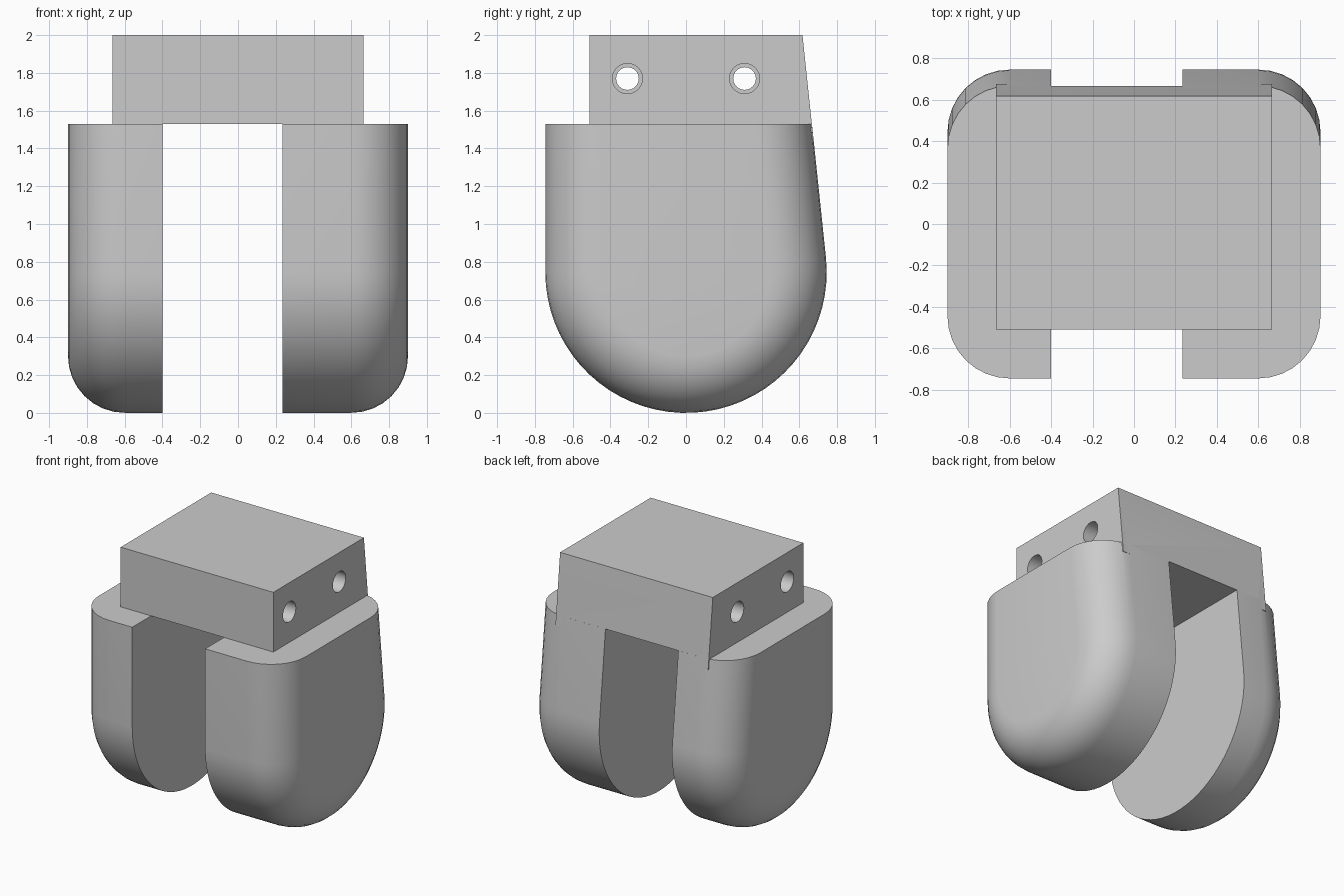
import bpy, bmesh, math

if "Cube" in bpy.data.objects:
    bpy.data.objects.remove(bpy.data.objects["Cube"])

R, CZ = 0.745, 0.745            # side profile arc radius and centre height
TILT = math.radians(6)          # lean of the back face
SHOULDER, TOP = 1.53, 2.0
FILLET = 0.3


def loft(name, rings):
    """Closed solid through rings of (x, y, z) points with equal counts."""
    bm = bmesh.new()
    loops = [[bm.verts.new(p) for p in ring] for ring in rings]
    n = len(loops[0])
    for a, b in zip(loops, loops[1:]):
        for i in range(n):
            j = (i + 1) % n
            bm.faces.new((a[i], a[j], b[j], b[i]))
    bm.faces.new(loops[0][::-1])
    bm.faces.new(loops[-1])
    bmesh.ops.recalc_face_normals(bm, faces=bm.faces)
    mesh = bpy.data.meshes.new(name)
    bm.to_mesh(mesh)
    bm.free()
    ob = bpy.data.objects.new(name, mesh)
    bpy.context.collection.objects.link(ob)
    return ob


def back_y(z, r=R):
    return (r - (z - CZ) * math.sin(TILT)) / math.cos(TILT)


def body_ring(x, r):
    pts = [(x, -r, SHOULDER)]
    for i in range(37):
        a = math.pi + (math.pi + TILT) * i / 36
        pts.append((x, r * math.cos(a), CZ + r * math.sin(a)))
    return pts + [(x, back_y(SHOULDER, r), SHOULDER)]


def slab(name, x0, x1, profile):
    return loft(name, [[(x, y, z) for y, z in profile] for x in (x0, x1)])


def circle_ring(x, r, y, z, n=24):
    return [(x, y + r * math.cos(2 * math.pi * i / n),
             z + r * math.sin(2 * math.pi * i / n)) for i in range(n)]


def boolean(target, tool, operation):
    tool.hide_render = True
    m = target.modifiers.new(operation.lower(), 'BOOLEAN')
    m.object, m.operation, m.solver = tool, operation, 'EXACT'
    bpy.context.view_layer.objects.active = target
    bpy.ops.object.modifier_apply(modifier=m.name)
    bpy.data.objects.remove(tool, do_unlink=True)


# Rounded body, filleted toward both outer sides
half = []
for i in range(9):
    a = math.pi / 2 * i / 8
    half.append((0.9 - FILLET + FILLET * math.sin(a), R - FILLET * (1 - math.cos(a))))
stations = [(-x, r) for x, r in reversed(half)] + half
bracket = loft("bracket_body", [body_ring(x, r) for x, r in stations])

# Mounting block, flush with the leaning back
low = SHOULDER - 0.08
block = slab("mounting_block", -0.665, 0.665,
             [(-0.51, low), (back_y(low) - 0.0005, low),
              (back_y(TOP) - 0.0005, TOP), (-0.51, TOP)])
boolean(bracket, block, 'UNION')

# Off-centre slot that separates the two cheeks
slot = slab("slot_cutter", -0.4, 0.235,
            [(-1, -0.5), (1, -0.5), (1, SHOULDER), (-1, SHOULDER)])
boolean(bracket, slot, 'DIFFERENCE')

# Stepped screw holes across the block
for y in (-0.31, 0.31):
    steps = [(-0.8, 0.08), (-0.4, 0.08), (-0.4, 0.06), (0.4, 0.06), (0.4, 0.08), (0.8, 0.08)]
    hole = loft("hole_cutter", [circle_ring(x, r, y, 1.77) for x, r in steps])
    boolean(bracket, hole, 'DIFFERENCE')

# Smooth curves, crisp edges
bpy.ops.object.select_all(action='DESELECT')
bracket.select_set(True)
bpy.context.view_layer.objects.active = bracket
bpy.ops.object.shade_smooth_by_angle(angle=math.radians(30))
